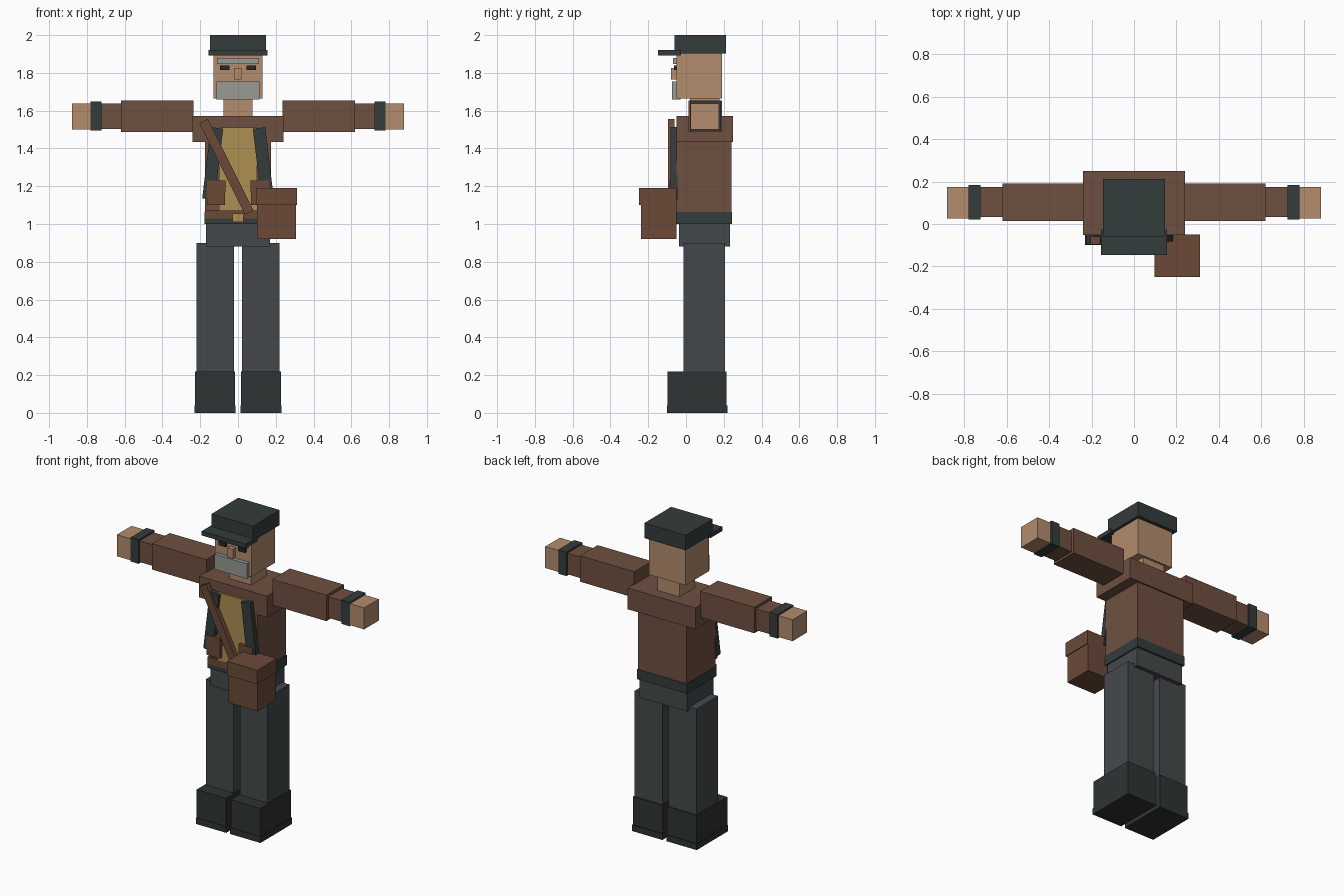
import bpy
from math import atan2, hypot

if "Cube" in bpy.data.objects:
    bpy.data.objects.remove(bpy.data.objects["Cube"])


def material(name, hex_code):
    rgb = [int(hex_code[i:i + 2], 16) / 255 for i in (0, 2, 4)]
    mat = bpy.data.materials.new(name)
    mat.diffuse_color = [c / 12.92 if c < 0.04 else ((c + 0.055) / 1.055) ** 2.4 for c in rgb] + [1]
    mat.use_nodes = True
    mat.node_tree.nodes["Principled BSDF"].inputs["Base Color"].default_value = mat.diffuse_color
    return mat


jacket = material("jacket_brown", "6F5041")
leather = material("leather_brown", "6B4A39")
skin = material("skin", "B38C6D")
dark = material("dark_cloth", "343C3C")
trousers = material("trouser_grey", "44494B")
boots = material("boot_black", "2E3333")
mustard = material("mustard", "AE8E52")
hair = material("hair_grey", "999B94")
black = material("eye_black", "22282A")


def box(name, x, y, z, mat, tilt=0):
    """Box from (min, max) ranges, optionally turned about the y axis."""
    bpy.ops.mesh.primitive_cube_add(size=1, location=[sum(r) / 2 for r in (x, y, z)], rotation=(0, tilt, 0))
    ob = bpy.context.object
    ob.name = name
    ob.scale = [r[1] - r[0] for r in (x, y, z)]
    ob.data.materials.append(mat)
    return ob


def pair(name, x, y, z, mat, tilt=0):
    """The same box on both sides of x = 0."""
    box(name + "_left", x, y, z, mat, tilt)
    box(name + "_right", (-x[1], -x[0]), y, z, mat, -tilt)


# Legs and boots
pair("boot_sole", (0.014, 0.230), (-0.100, 0.220), (0, 0.04), boots)
pair("boot", (0.017, 0.227), (-0.097, 0.215), (0.03, 0.22), boots)
pair("trouser_leg", (0.022, 0.220), (-0.012, 0.207), (0.21, 0.90), trousers)
box("hips", (-0.17, 0.17), (-0.037, 0.232), (0.88, 1.01), trousers)

# Torso, waistband and buckle
box("waistband", (-0.178, 0.178), (-0.054, 0.244), (1.0, 1.063), dark)
box("jacket_body", (-0.174, 0.174), (-0.05, 0.241), (1.06, 1.50), jacket)
box("shoulder_yoke", (-0.241, 0.241), (-0.051, 0.25), (1.435, 1.572), jacket)
box("waist_belt", (-0.174, 0.174), (-0.06, -0.04), (1.03, 1.075), leather)
box("belt_buckle", (-0.03, 0.03), (-0.07, -0.05), (1.01, 1.055), mustard)

# Shirt front, slanted lapels and pockets
box("shirt_front", (-0.10, 0.10), (-0.064, -0.045), (1.075, 1.51), mustard)
pair("lapel", (0.101, 0.167), (-0.082, -0.045), (1.13, 1.51), dark, tilt=-0.12)
pair("pocket", (0.068, 0.163), (-0.085, -0.045), (1.10, 1.175), leather)
pair("pocket_flap", (0.066, 0.165), (-0.088, -0.045), (1.17, 1.23), leather)

# Shoulder strap and satchel
x0, z0, x1, z1 = -0.183, 1.545, 0.06, 1.06
cx, cz, half = (x0 + x1) / 2, (z0 + z1) / 2, hypot(x1 - x0, z1 - z0) / 2
box("shoulder_strap", (cx - 0.025, cx + 0.025), (-0.096, -0.06), (cz - half, cz + half),
    leather, tilt=atan2(x0 - x1, z0 - z1))
box("satchel", (0.10, 0.307), (-0.238, -0.05), (0.92, 1.11), leather)
box("satchel_lid", (0.096, 0.312), (-0.25, -0.05), (1.10, 1.19), leather)

# Outstretched arms
pair("upper_sleeve", (0.235, 0.62), (0.013, 0.191), (1.488, 1.655), jacket)
pair("lower_sleeve", (0.61, 0.73), (0.032, 0.174), (1.502, 1.638), jacket)
pair("cuff", (0.722, 0.78), (0.022, 0.184), (1.494, 1.648), dark)
pair("hand", (0.77, 0.88), (0.025, 0.174), (1.50, 1.638), skin)

# Head and face
box("neck", (-0.078, 0.078), (0.022, 0.178), (1.55, 1.68), skin)
box("head", (-0.13, 0.13), (-0.05, 0.191), (1.665, 1.92), skin)
box("brow", (-0.11, 0.11), (-0.07, -0.045), (1.848, 1.878), hair)
pair("eye", (0.045, 0.094), (-0.064, -0.045), (1.815, 1.84), black)
box("nose", (-0.019, 0.019), (-0.08, -0.045), (1.765, 1.825), skin)
box("beard", (-0.115, 0.115), (-0.074, -0.028), (1.658, 1.755), hair)

# Flat cap
box("cap_crown", (-0.147, 0.147), (-0.06, 0.213), (1.903, 2.0), dark)
box("cap_brim", (-0.156, 0.156), (-0.147, -0.026), (1.893, 1.92), dark)
